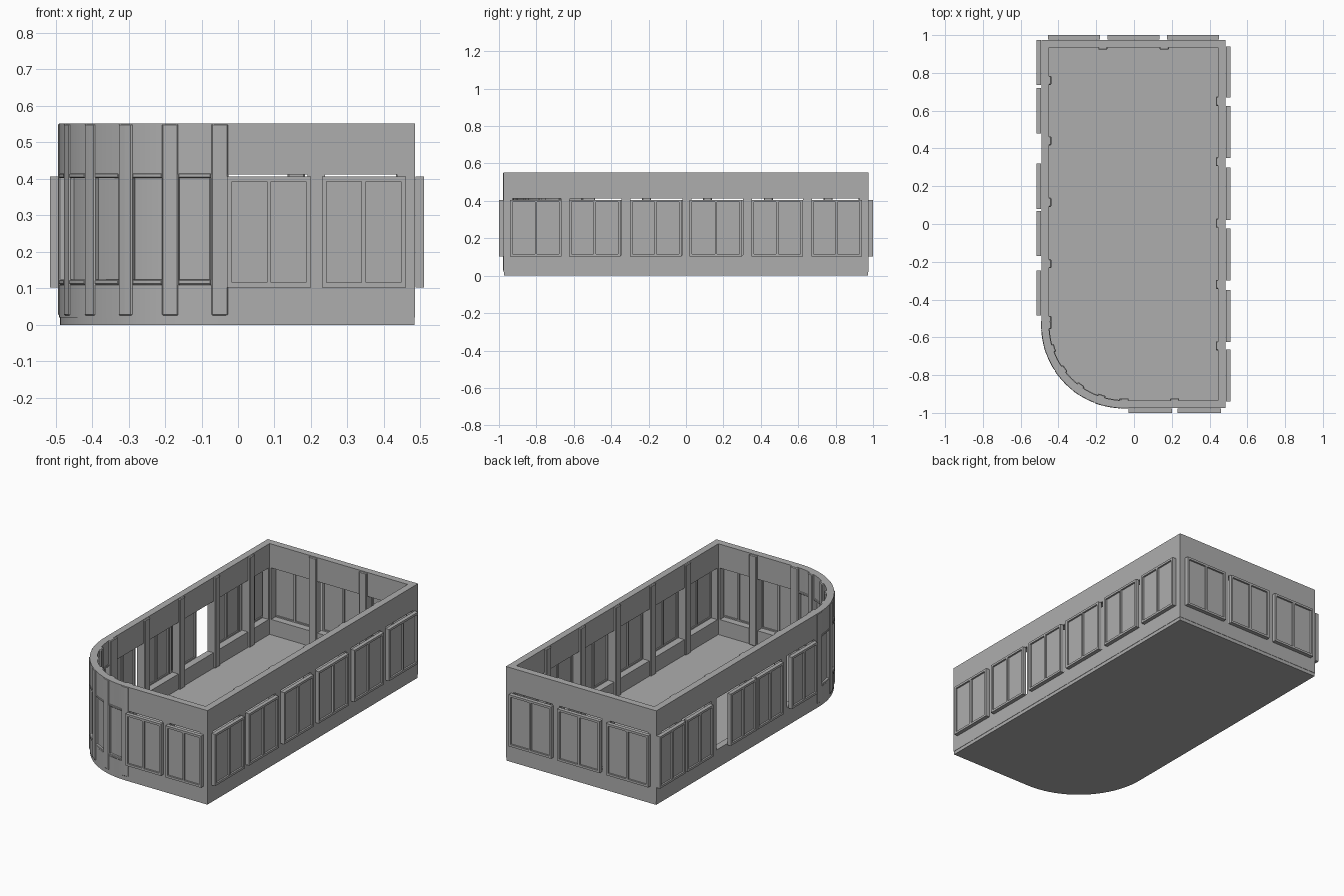
import bpy, bmesh, math

if "Cube" in bpy.data.objects:
    bpy.data.objects.remove(bpy.data.objects["Cube"])

stone = bpy.data.materials.new("plain grey")
stone.diffuse_color = (0.42, 0.42, 0.42, 1)
stone.use_nodes = True
stone.node_tree.nodes["Principled BSDF"].inputs["Base Color"].default_value = stone.diffuse_color

# Footprint: straight sides plus one quarter-round corner
X0, X1, Y0, Y1 = -0.49, 0.485, -0.975, 0.975
R, THICK = 0.44, 0.04
CX, CY = X0 + R, Y0 + R
BASE, TOP = 0.022, 0.552
SILL, HEAD = 0.11, 0.412


def make(name, bm, bevel=0.0):
    bmesh.ops.recalc_face_normals(bm, faces=bm.faces)
    mesh = bpy.data.meshes.new(name)
    bm.to_mesh(mesh)
    bm.free()
    mesh.materials.append(stone)
    ob = bpy.data.objects.new(name, mesh)
    bpy.context.collection.objects.link(ob)
    if bevel:
        m = ob.modifiers.new("soft edges", 'BEVEL')
        m.width, m.segments, m.limit_method = bevel, 1, 'ANGLE'
        m.angle_limit = math.radians(40)
    return ob


def smooth(ob):
    bpy.ops.object.select_all(action='DESELECT')
    ob.select_set(True)
    bpy.context.view_layer.objects.active = ob
    bpy.ops.object.shade_smooth_by_angle(angle=math.radians(25))


def box(bm, x0, x1, y0, y1, z0, z1):
    vs = bmesh.ops.create_cube(bm, size=1)["verts"]
    for v in vs:
        v.co.x = x1 if v.co.x > 0 else x0
        v.co.y = y1 if v.co.y > 0 else y0
        v.co.z = z1 if v.co.z > 0 else z0


def loft(bm, pts, z0, z1):
    lo = [bm.verts.new((x, y, z0)) for x, y in pts]
    hi = [bm.verts.new((x, y, z1)) for x, y in pts]
    n = len(pts)
    bm.faces.new(lo[::-1])
    bm.faces.new(hi)
    for i in range(n):
        bm.faces.new((lo[i], lo[(i + 1) % n], hi[(i + 1) % n], hi[i]))


def arc(r, a0, a1, n):
    # angle measured from the front (-y) towards the left (-x)
    out = []
    for i in range(n + 1):
        a = math.radians(a0 + (a1 - a0) * i / n)
        out.append((CX - r * math.sin(a), CY - r * math.cos(a)))
    return out


def arc_block(bm, r0, r1, a0, a1, z0, z1, n=4):
    loft(bm, arc(r1, a0, a1, n) + arc(r0, a1, a0, n), z0, z1)


def outline(d):
    return [(X0 + d, Y1 - d), (X1 - d, Y1 - d), (X1 - d, Y0 + d)] + arc(R - d, 0, 90, 20)


def side_box(bm, side, a0, a1, d0, d1, z0, z1):
    # d is the distance outward from the wall's outer face
    if side == "right":
        box(bm, X1 + d0, X1 + d1, a0, a1, z0, z1)
    elif side == "left":
        box(bm, X0 - d1, X0 - d0, a0, a1, z0, z1)
    elif side == "front":
        box(bm, a0, a1, Y0 - d1, Y0 - d0, z0, z1)
    else:
        box(bm, a0, a1, Y1 + d0, Y1 + d1, z0, z1)


# Floor slab
bm = bmesh.new()
loft(bm, outline(0.002), 0, 0.02)
smooth(make("floor_slab", bm))

# Wall shell
bm = bmesh.new()
rings = [[bm.verts.new((x, y, z)) for x, y in outline(d)]
         for d, z in ((0, 0.02), (0, TOP), (THICK, TOP), (THICK, 0.02))]
for k in range(4):
    p, q = rings[k], rings[(k + 1) % 4]
    for i in range(len(p)):
        j = (i + 1) % len(p)
        bm.faces.new((p[i], p[j], q[j], q[i]))
walls = make("outer_walls", bm)

# Post centres, end limits of the openings, and window spans for each side
sides = {
    "right": ([-0.645, -0.32, 0.005, 0.33, 0.65], -0.927, 0.927,
              [(-0.94, -0.665), (-0.625, -0.35), (-0.3, -0.025),
               (0.02, 0.3), (0.35, 0.625), (0.67, 0.94)]),
    "left": ([-0.51, -0.21, 0.115, 0.44, 0.76], None, 0.927,
             [(-0.485, -0.245), (-0.17, 0.07), (0.08, 0.32),
              (0.48, 0.72), (0.735, 0.975)]),
    "back": ([-0.165, 0.16], -0.44, 0.435,
             [(-0.455, -0.18), (-0.14, 0.135), (0.175, 0.45)]),
    "front": ([-0.055, 0.215], None, 0.435,
              [(-0.03, 0.2), (0.23, 0.46)]),
}
HALF = 0.024
STEP = 18

# Openings through the walls
bm = bmesh.new()
for side, (posts, lo, hi, _) in sides.items():
    starts = ([lo] if lo is not None else []) + [p + HALF for p in posts]
    ends = [p - HALF for p in (posts if lo is not None else posts[1:])] + [hi]
    for a, b in zip(starts, ends):
        side_box(bm, side, a, b, -0.08, 0.02, SILL, HEAD)
for i in range(5):
    arc_block(bm, R - 0.08, R + 0.02, i * STEP + 3, i * STEP + 15, SILL, HEAD)
cutter = make("opening_cutter", bm)
cutter.hide_render = True
cutter.hide_viewport = True
mod = walls.modifiers.new("openings", 'BOOLEAN')
mod.operation, mod.solver, mod.object = 'DIFFERENCE', 'EXACT', cutter
smooth(walls)

# Inner posts along the straight walls
for side, (posts, lo, hi, _) in sides.items():
    bm = bmesh.new()
    for p in posts:
        side_box(bm, side, p - HALF, p + HALF, -0.052, -0.01, 0.02, TOP - 0.002)
    make(side + "_posts", bm, 0.004)

# Posts, rails and panels of the round corner
bm = bmesh.new()
for i in range(6):
    arc_block(bm, R - 0.052, R + 0.003, i * STEP - 3.1, i * STEP + 3.1, 0.025, TOP, 2)
make("corner_posts", bm, 0.004)
bm = bmesh.new()
for i in range(5):
    for z in (SILL, HEAD - 0.01):
        arc_block(bm, R - 0.043, R + 0.002, i * STEP + 3, i * STEP + 15, z, z + 0.014)
make("corner_rails", bm, 0.003)
bm = bmesh.new()
for i in range(5):
    arc_block(bm, R - 0.022, R - 0.012, i * STEP + 2, i * STEP + 16, SILL, HEAD)
smooth(make("corner_panels", bm))

# Double windows hung on the outside: frame, centre bar and recessed panes
ZB, ZT, BAR = 0.103, 0.406, 0.013
for side, (_, lo, hi, spans) in sides.items():
    frame, panes = bmesh.new(), bmesh.new()
    for a, b in spans:
        m = (a + b) / 2
        for p, q in ((a, a + BAR), (m - 0.006, m + 0.006), (b - BAR, b)):
            side_box(frame, side, p, q, 0.002, 0.025, ZB, ZT)
        for p, q in ((a + BAR, m - 0.006), (m + 0.006, b - BAR)):
            side_box(frame, side, p, q, 0.002, 0.025, ZB, ZB + BAR)
            side_box(frame, side, p, q, 0.002, 0.025, ZT - BAR, ZT)
            side_box(panes, side, p, q, 0.009, 0.015, ZB + BAR, ZT - BAR)
    make(side + "_window_frames", frame)
    make(side + "_window_panes", panes)
